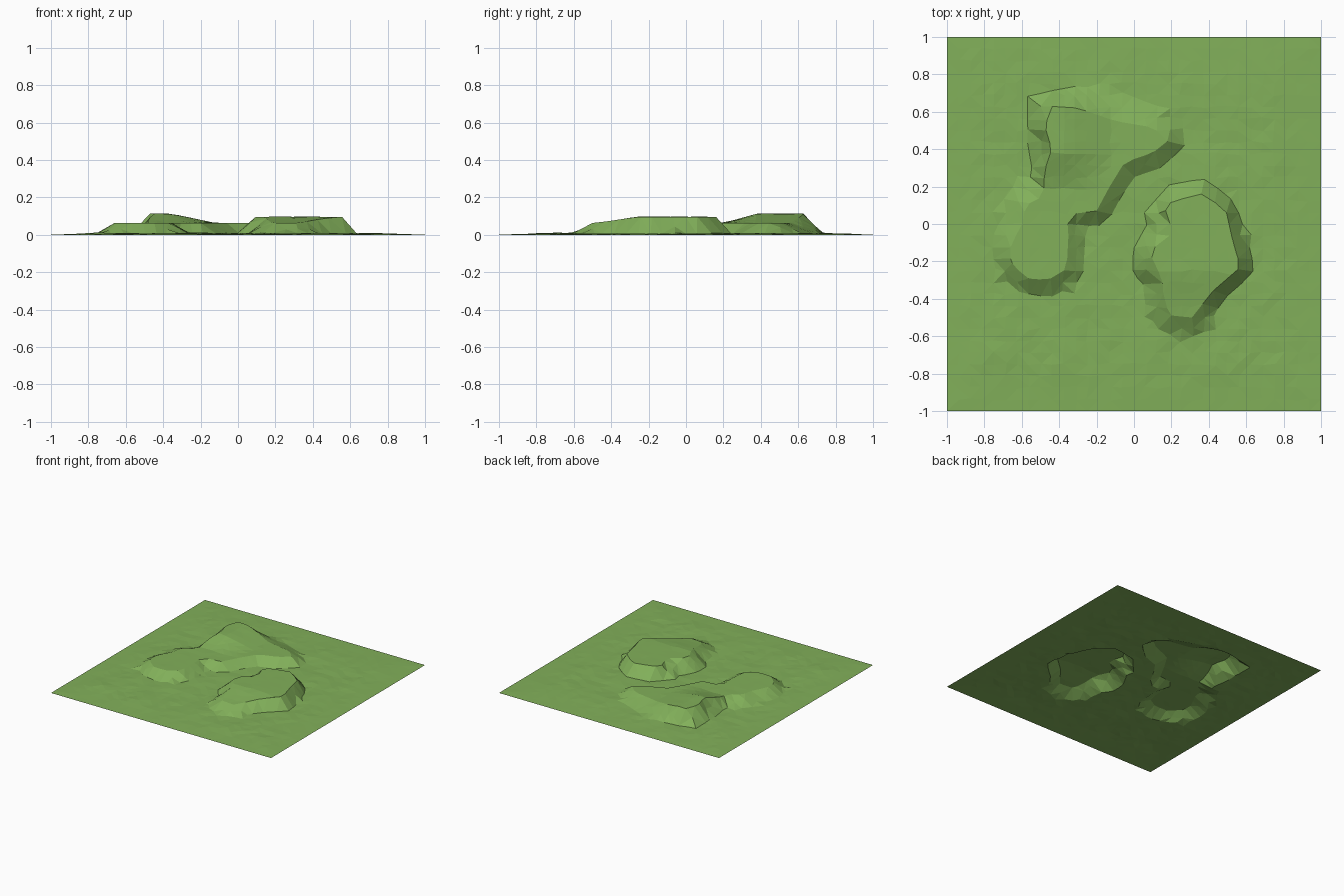
import bpy, bmesh, math, random
from mathutils import Vector, noise

random.seed(4)
if "Cube" in bpy.data.objects:
    bpy.data.objects.remove(bpy.data.objects["Cube"], do_unlink=True)

CELLS = 32
CELL = 2 / CELLS


def clamp(t):
    return max(0.0, min(1.0, t))


# Plateau rims, anticlockwise: x, y, width of the slope outside the rim
west_rim = [(-0.66, -0.2, .09), (-0.58, -0.29, .08), (-0.46, -0.3, .09), (-0.36, -0.24, .09),
            (-0.35, -0.05, .09), (-0.36, 0.05, .06), (-0.2, 0.07, .08), (-0.13, 0.2, .08),
            (-0.05, 0.33, .09), (0.1, 0.38, .09), (0.2, 0.46, .08), (0.08, 0.52, .12),
            (-0.1, 0.55, .16), (-0.3, 0.62, .12), (-0.46, 0.63, .08), (-0.47, 0.5, .07),
            (-0.44, 0.4, .08), (-0.48, 0.28, .07), (-0.48, 0.15, .09), (-0.58, 0.1, .12),
            (-0.6, -0.02, .13), (-0.66, -0.1, .1)]
east_rim = [(0.16, -0.42, .1), (0.2, -0.49, .1), (0.31, -0.5, .1), (0.42, -0.36, .07),
            (0.57, -0.23, .07), (0.53, -0.1, .08), (0.49, 0.08, .06), (0.36, 0.16, .08),
            (0.2, 0.12, .09), (0.17, 0.08, .07), (0.15, -0.07, .1), (0.1, -0.14, .1),
            (0.09, -0.22, .1), (0.15, -0.27, .11)]


def west_height(p):
    return 0.063 + 0.05 * clamp((-0.12 - p.x) / 0.24) * clamp((p.y - 0.2) / 0.18)


def east_height(p):
    return 0.063 + 0.033 * clamp((p.y + 0.48) / 0.22)


LANDFORMS = [(west_rim, west_height), (east_rim, east_height)]


def nearest_on_rim(p, rim):
    """Nearest rim point, signed distance (negative inside) and slope width."""
    best, inside = None, False
    for a, b in zip(rim, rim[1:] + rim[:1]):
        va, vb = Vector(a[:2]), Vector(b[:2])
        edge = vb - va
        t = clamp((p - va).dot(edge) / edge.length_squared)
        q = va + edge * t
        d = (p - q).length
        if best is None or d < best[1]:
            best = (q, d, a[2] + (b[2] - a[2]) * t)
        if (va.y > p.y) != (vb.y > p.y):
            if p.x < va.x + edge.x * (p.y - va.y) / edge.y:
                inside = not inside
    q, d, w = best
    return q, (-d if inside else d), w


def ground(p):
    """Gently uneven meadow that fades to zero at the border."""
    border = clamp((1 - max(abs(p.x), abs(p.y))) / 0.25)
    bumps = noise.noise(Vector((p.x * 5, p.y * 5, 0.7)))
    return border * (0.007 + 0.005 * bumps + random.uniform(-0.002, 0.002))


def shape(p):
    """Settle a grid point on a rim or slope foot, and find its height."""
    base = ground(p)
    for rim, height in LANDFORMS:
        q, d, w = nearest_on_rim(p, rim)
        if d > w + CELL * 0.5:
            continue
        if d <= -CELL * 0.5:
            return p, height(p) + 0.002 * noise.noise(Vector((p.x * 9, p.y * 9, 3)))
        if abs(d) < CELL * 0.5:
            return q, height(q)
        if abs(d - w) < CELL * 0.4:
            return q + (p - q) * (w / d), base
        return p, base + (height(q) - base) * clamp(1 - d / w)
    return p, base


# Terrain sheet
bm = bmesh.new()
bmesh.ops.create_grid(bm, x_segments=CELLS, y_segments=CELLS, size=1)
for v in bm.verts:
    p = Vector((v.co.x, v.co.y))
    if max(abs(p.x), abs(p.y)) < 0.99:
        p += Vector((random.uniform(-1, 1), random.uniform(-1, 1))) * CELL * 0.12
    p, z = shape(p)
    v.co = (p.x, p.y, max(z, 0))
bmesh.ops.triangulate(bm, faces=bm.faces[:], quad_method='SHORT_EDGE')
bmesh.ops.recalc_face_normals(bm, faces=bm.faces[:])
if sum(f.normal.z for f in bm.faces) < 0:
    bmesh.ops.reverse_faces(bm, faces=bm.faces[:])

mesh = bpy.data.meshes.new("terrain")
bm.to_mesh(mesh)
bm.free()
terrain = bpy.data.objects.new("terrain", mesh)
bpy.context.collection.objects.link(terrain)

# Grass colour
grass = bpy.data.materials.new("grass_green")
grass.use_nodes = True
colour = (0.223, 0.434, 0.102, 1)
grass.diffuse_color = colour
grass.node_tree.nodes["Principled BSDF"].inputs["Base Color"].default_value = colour
mesh.materials.append(grass)
